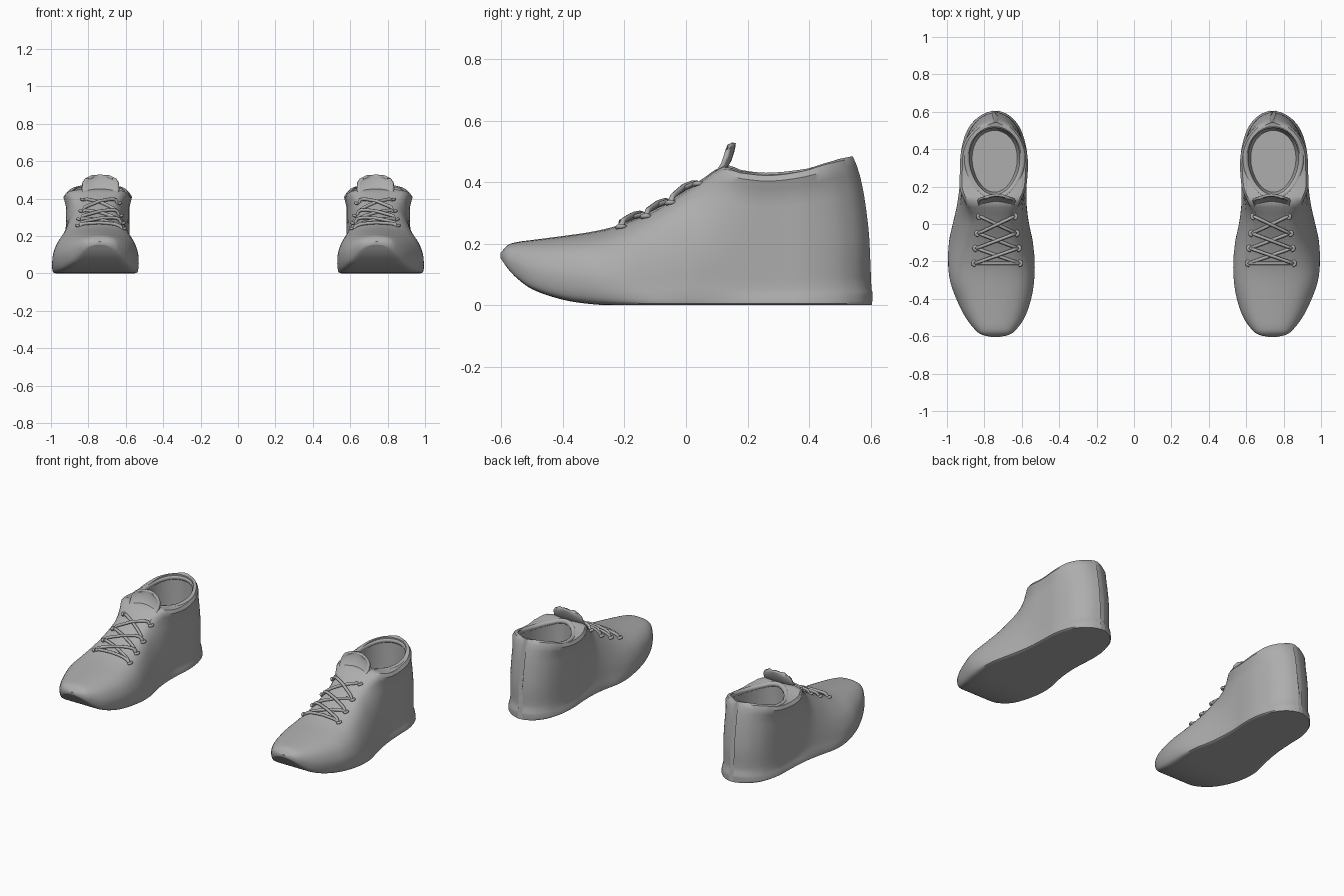
import bpy, bmesh, math
from mathutils import Vector
from mathutils.bvhtree import BVHTree

if "Cube" in bpy.data.objects:
    bpy.data.objects.remove(bpy.data.objects["Cube"])

grey = bpy.data.materials.new("soft_grey")
grey.diffuse_color = (0.42, 0.42, 0.42, 1)
grey.use_nodes = True
grey.node_tree.nodes["Principled BSDF"].inputs["Base Color"].default_value = grey.diffuse_color
CX = 0.74  # centre line of one shoe


def spline(table, t):
    """Smooth interpolation of rows (t, a, b, ...)."""
    n = len(table)
    t = min(max(t, table[0][0]), table[-1][0])
    i = max(k for k in range(n - 1) if table[k][0] <= t)
    p, q = table[i], table[i + 1]
    o, r = table[max(i - 1, 0)], table[min(i + 2, n - 1)]
    h = q[0] - p[0]
    s = (t - p[0]) / h
    out = []
    for k in range(1, len(p)):
        m0 = (q[k] - o[k]) / (q[0] - o[0]) * h
        m1 = (r[k] - p[k]) / (r[0] - p[0]) * h
        out.append((2*s**3 - 3*s*s + 1)*p[k] + (s**3 - 2*s*s + s)*m0
                   + (3*s*s - 2*s**3)*q[k] + (s**3 - s*s)*m1)
    return out


def smooth(a, b, t):
    t = min(max((t - a) / (b - a), 0), 1)
    return t * t * (3 - 2 * t)


# y, inner x, outer x
OUTLINE = [(-0.603, 0.715, 0.765), (-0.595, 0.675, 0.805), (-0.575, 0.64, 0.84),
           (-0.5, 0.585, 0.9), (-0.4, 0.55, 0.95), (-0.3, 0.533, 0.985),
           (-0.2, 0.528, 0.998), (-0.1, 0.54, 0.99), (0, 0.562, 0.968),
           (0.1, 0.575, 0.945), (0.2, 0.578, 0.93), (0.3, 0.572, 0.925),
           (0.4, 0.577, 0.92), (0.5, 0.605, 0.89), (0.56, 0.645, 0.845),
           (0.59, 0.685, 0.8), (0.605, 0.725, 0.755)]
# y, sole height, top height
HEIGHT = [(-0.603, 0.153, 0.17), (-0.58, 0.12, 0.195), (-0.55, 0.088, 0.205),
          (-0.5, 0.052, 0.212), (-0.4, 0.018, 0.225), (-0.3, 0.003, 0.24),
          (-0.22, 0, 0.26), (-0.1, 0, 0.312), (0, 0, 0.375), (0.06, 0, 0.415),
          (0.12, 0, 0.452), (0.18, 0, 0.435), (0.27, 0, 0.426),
          (0.4, 0, 0.44), (0.5, 0, 0.462), (0.605, 0, 0.482)]
# half sections: width fraction, height fraction
TOE = [(0, 0), (.45, 0), (.82, .01), (.95, .1), (1, .32), (.975, .52),
       (.87, .73), (.66, .89), (.35, .975), (0, 1)]
MID = [(0, 0), (.5, 0), (.95, 0), (1, .07), (.96, .2), (.9, .4),
       (.8, .62), (.65, .83), (.43, .96), (0, 1)]
HEEL = [(0, 0), (.5, 0), (.97, 0), (1, .05), (.955, .13), (.95, .35),
        (.95, .6), (.95, .82), (.96, .99), (0, 1)]
# heel outline pulled forward with height
BACK = [(0, 0), (0.05, 0), (0.065, 0.009), (0.2, 0.008), (0.35, 0.025),
        (0.44, 0.045), (0.5, 0.07)]


def section(y):
    xin, xout = spline(OUTLINE, y)
    z0, z1 = spline(HEIGHT, y)
    a, b = smooth(-0.35, -0.05, y), smooth(0.0, 0.22, y)
    keys = []
    for k in range(10):
        t, m, h = Vector(TOE[k]), Vector(MID[k]), Vector(HEEL[k])
        keys.append((k, *t.lerp(m, a).lerp(h, b)))
    half = [spline(keys, i / 3) for i in range(28)]
    pull = smooth(0.25, 0.56, y)
    ring = []
    for side, us in ((xout, half), (xin, half[-2:0:-1])):
        for u, v in us:
            z = max(z0 + v * (z1 - z0), 0)
            ring.append((CX + u * (side - CX), y - pull * spline(BACK, z)[0], z))
    return ring


def finish(ob, angle=40):
    ob.data.materials.append(grey)
    m = ob.modifiers.new("pair", 'MIRROR')
    m.use_mirror_merge = False
    if ob.type == 'MESH':
        bpy.ops.object.select_all(action='DESELECT')
        ob.select_set(True)
        bpy.context.view_layer.objects.active = ob
        bpy.ops.object.shade_smooth_by_angle(angle=math.radians(angle))


def mesh_object(name, bm):
    me = bpy.data.meshes.new(name)
    bmesh.ops.recalc_face_normals(bm, faces=bm.faces)
    bm.to_mesh(me)
    ob = bpy.data.objects.new(name, me)
    bpy.context.collection.objects.link(ob)
    return ob


def loft(rings):
    bm = bmesh.new()
    vs = [[bm.verts.new(p) for p in r] for r in rings]
    n = len(vs[0])
    for a, b in zip(vs, vs[1:]):
        for i in range(n):
            bm.faces.new((a[i], a[(i + 1) % n], b[(i + 1) % n], b[i]))
    bm.faces.new(vs[0])
    bm.faces.new(vs[-1][::-1])
    return bm


def tube(name, paths, radius, closed=False):
    cu = bpy.data.curves.new(name, 'CURVE')
    cu.dimensions = '3D'
    cu.bevel_depth = radius
    cu.bevel_resolution = 2
    cu.use_fill_caps = True
    for pts in paths:
        sp = cu.splines.new('POLY')
        sp.points.add(len(pts) - 1)
        for p, co in zip(sp.points, pts):
            p.co = (*co, 1)
        sp.use_cyclic_u = closed
        sp.use_smooth = True
    ob = bpy.data.objects.new(name, cu)
    bpy.context.collection.objects.link(ob)
    finish(ob)


def opening(grow, z=None, n=48):
    pts = []
    for i in range(n):
        a = 2 * math.pi * i / n
        c, s = math.cos(a), math.sin(a)
        y = 0.335 + (0.185 + grow) * c
        x = 0.745 + (0.14 + grow) * s * (1 + 0.1 * c)
        pts.append((x, y, spline(HEIGHT, y)[1] - 0.011 if z is None else z))
    return pts


# Shoe body with the foot opening cut out
N = 64
ys = [0.001 - 0.604 * math.cos(math.pi * i / N) for i in range(N + 1)]
bm = loft([section(y) for y in ys])
bmesh.ops.recalc_face_normals(bm, faces=bm.faces)
surface = BVHTree.FromBMesh(bm)
body = mesh_object("shoe_body", bm)
cutter = mesh_object("opening_cutter", loft([opening(-0.02, 0.1), opening(-0.005, 0.16),
                                             opening(0, 0.3), opening(0, 0.7)]))
cut = body.modifiers.new("opening", 'BOOLEAN')
cut.operation = 'DIFFERENCE'
cut.solver = 'EXACT'
cut.object = cutter
bpy.context.view_layer.objects.active = body
bpy.ops.object.modifier_apply(modifier="opening")
bpy.data.objects.remove(cutter)
finish(body)

# Padded collar around the opening
tube("collar", [opening(0.009)], 0.016, True)


def top_z(x, y):
    hit = surface.ray_cast(Vector((x, y, 1)), Vector((0, 0, -1)))[0]
    return hit.z if hit else 0.3


# Tongue: curved sheet rising out of the throat
bm = bmesh.new()
path = [(0.06, 0.395, 0.085), (0.105, 0.435, 0.095), (0.128, 0.47, 0.1),
        (0.138, 0.5, 0.095), (0.142, 0.518, 0.08), (0.143, 0.528, 0.05)]
rows = [[bm.verts.new((CX - 0.005 + w * s / 6, y + 0.012 - 0.02 * (s / 6) ** 2,
                       z - 0.012 * (s / 6) ** 2)) for s in range(-6, 7)] for y, z, w in path]
for a, b in zip(rows, rows[1:]):
    for i in range(12):
        bm.faces.new((a[i], a[i + 1], b[i + 1], b[i]))
tongue = mesh_object("tongue", bm)
solid = tongue.modifiers.new("thickness", 'SOLIDIFY')
solid.thickness = 0.014
solid.offset = 0
finish(tongue, 60)

# Laces: one bar and three crossings, resting on the surface
EYELETS = [(-0.21, 0.117), (-0.13, 0.11), (-0.05, 0.1), (0.04, 0.09)]


def lace(y0, w0, y1, w1, lift):
    pts = []
    for i in range(17):
        t = i / 16
        x, y = CX - 0.008 + w0 + (w1 - w0) * t, y0 + (y1 - y0) * t
        arch = min(1, 5 * math.sin(math.pi * t))
        pts.append((x, y, top_z(x, y) - 0.004 + (0.009 + lift) * arch))
    return pts


paths = [lace(-0.21, -0.117, -0.21, 0.117, 0.003)]
for (y0, w0), (y1, w1) in zip(EYELETS, EYELETS[1:]):
    paths += [lace(y0, -w0, y1, w1, 0.002), lace(y0, w0, y1, -w1, 0.011)]
tube("laces", paths, 0.009)

# Lace loops at the eyelets
loops = []
for y, w in EYELETS:
    for s in (-1, 1):
        x = CX - 0.008 + s * w
        loops.append([(x + s * 0.014 * math.sin(a), y + 0.012 * math.cos(a),
                       top_z(x, y) + 0.004 * math.sin(a)) for a in
                      [math.pi * k / 6 for k in range(7)]])
tube("lace_loops", loops, 0.008)
